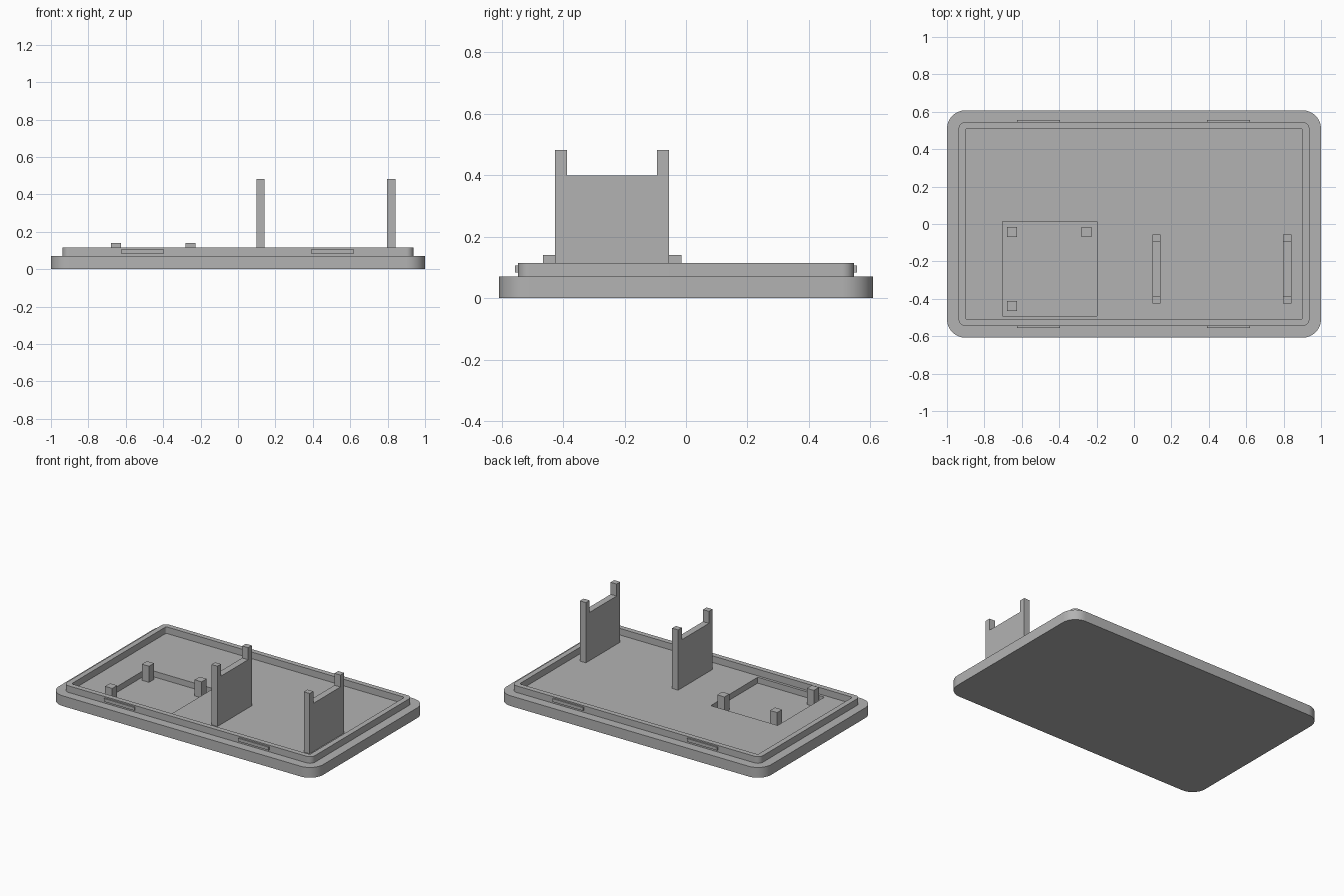
import bpy, bmesh, math

default = bpy.data.objects.get("Cube")
if default:
    bpy.data.objects.remove(default, do_unlink=True)

# Single plain plastic colour
grey = bpy.data.materials.new("light grey plastic")
grey.use_nodes = True
colour = (0.45, 0.45, 0.45, 1)
grey.diffuse_color = colour
grey.node_tree.nodes["Principled BSDF"].inputs["Base Color"].default_value = colour


def make_object(name, bm):
    bmesh.ops.recalc_face_normals(bm, faces=bm.faces)
    mesh = bpy.data.meshes.new(name)
    bm.to_mesh(mesh)
    bm.free()
    mesh.materials.append(grey)
    obj = bpy.data.objects.new(name, mesh)
    bpy.context.collection.objects.link(obj)
    return obj


def box(name, x, y, z):
    """Box from (low, high) ranges."""
    bm = bmesh.new()
    bmesh.ops.create_cube(bm, size=1)
    for v in bm.verts:
        v.co = [(a + b) / 2 + c * (b - a) for (a, b), c in zip((x, y, z), v.co)]
    return make_object(name, bm)


def rounded_loop(bm, half_x, half_y, radius, z, steps=12):
    """Ring of vertices round a rectangle with rounded corners."""
    ring = []
    for corner, (sx, sy) in enumerate(((1, 1), (-1, 1), (-1, -1), (1, -1))):
        for i in range(steps + 1):
            a = math.pi / 2 * (corner + i / steps)
            ring.append(bm.verts.new((sx * (half_x - radius) + radius * math.cos(a),
                                      sy * (half_y - radius) + radius * math.sin(a), z)))
    return ring


# Heights
POCKET, FLOOR, RIM = 0.03, 0.07, 0.115

# Lid: slab, stepped raised lip and inner floor as one stack of rings
bm = bmesh.new()
rings = [rounded_loop(bm, *r) for r in (
    (1.0, 0.608, 0.1, 0), (1.0, 0.608, 0.1, FLOOR),
    (0.938, 0.546, 0.038, FLOOR), (0.938, 0.546, 0.038, RIM),
    (0.902, 0.511, 0.012, RIM), (0.902, 0.511, 0.012, FLOOR))]
for low, high in zip(rings, rings[1:]):
    for i in range(len(low)):
        j = (i + 1) % len(low)
        bm.faces.new((low[i], low[j], high[j], high[i]))
bm.faces.new(rings[0])
bm.faces.new(rings[-1])
lid = make_object("lid", bm)

# Square pocket sunk into the floor
cutter = box("pocket_cutter", (-0.703, -0.197), (-0.493, 0.014), (POCKET, 0.3))
cutter.hide_render = True
cut = lid.modifiers.new("pocket", "BOOLEAN")
cut.operation = "DIFFERENCE"
cut.solver = "EXACT"
cut.object = cutter
bpy.ops.object.select_all(action="DESELECT")
lid.select_set(True)
bpy.context.view_layer.objects.active = lid
bpy.ops.object.modifier_apply(modifier=cut.name)
bpy.data.objects.remove(cutter, do_unlink=True)
bpy.ops.object.shade_smooth_by_angle(angle=math.radians(30))

# Three posts in the pocket; the front inner corner stays empty
half = 0.027
for name, x, y in (("front_outer_post", -0.652, -0.439),
                   ("back_outer_post", -0.652, -0.042),
                   ("back_inner_post", -0.253, -0.042)):
    box(name, (x - half, x + half), (y - half, y + half), (POCKET - 0.005, 0.14))

# Two upright plates, each a U-topped profile pushed out along x
profile = ((-0.426, FLOOR - 0.005), (-0.055, FLOOR - 0.005), (-0.055, 0.482),
           (-0.095, 0.482), (-0.095, 0.4), (-0.387, 0.4), (-0.387, 0.482), (-0.426, 0.482))
for name, x in (("inner_upright", 0.098), ("outer_upright", 0.796)):
    bm = bmesh.new()
    face = bm.faces.new([bm.verts.new((x, y, z)) for y, z in profile])
    pushed = bmesh.ops.extrude_face_region(bm, geom=[face])["geom"]
    bmesh.ops.translate(bm, vec=(0.045, 0, 0),
                        verts=[g for g in pushed if isinstance(g, bmesh.types.BMVert)])
    make_object(name, bm)

# Snap ridges on the long sides of the lip
for side, sy in (("front", -1), ("back", 1)):
    for end, x in (("right", -0.51), ("left", 0.506)):
        box(f"{side}_{end}_snap_ridge", (x - 0.115, x + 0.115),
            sorted((sy * 0.54, sy * 0.556)), (0.084, 0.106))
